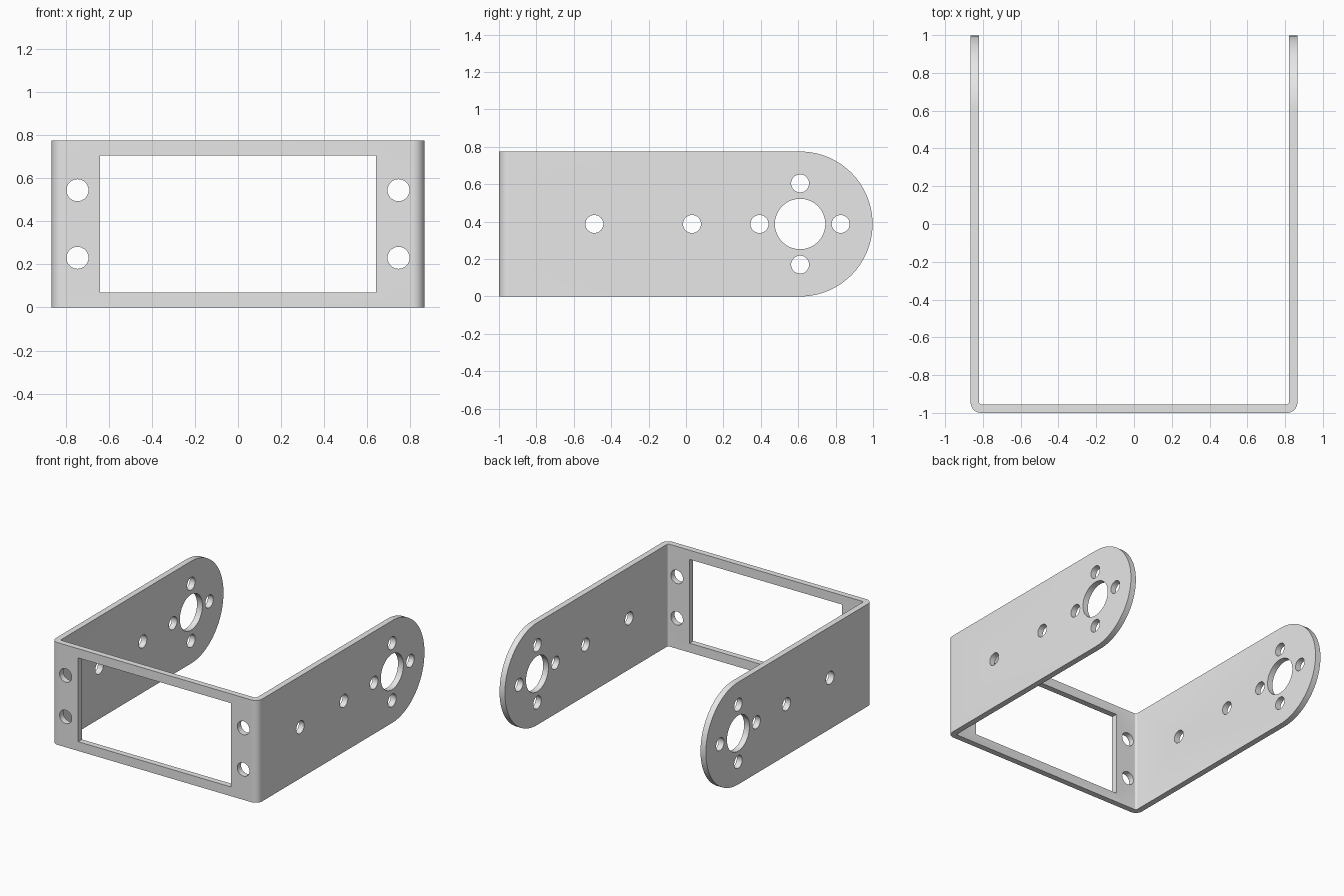
import bpy, bmesh, math
from mathutils import Vector

if "Cube" in bpy.data.objects:
    bpy.data.objects.remove(bpy.data.objects["Cube"])

W, T, H = 0.865, 0.045, 0.775      # half width, sheet thickness, height
MID = H / 2
PIVOT = 0.61                       # y of the rounded arm end centre


def arc(cx, cy, r, a0, a1, n):
    return [(cx + r * math.cos(math.radians(a0 + (a1 - a0) * i / n)),
             cy + r * math.sin(math.radians(a0 + (a1 - a0) * i / n))) for i in range(n + 1)]


def prism(name, points, axis, lo, hi):
    """Extrude a 2D outline along an axis: z uses (x,y), x uses (y,z), y uses (x,z)."""
    place = {"z": lambda a, b, c: (a, b, c),
             "x": lambda a, b, c: (c, a, b),
             "y": lambda a, b, c: (a, c, b)}[axis]
    bm = bmesh.new()
    face = bm.faces.new([bm.verts.new(place(a, b, lo)) for a, b in points])
    new = bmesh.ops.extrude_face_region(bm, geom=[face])["geom"]
    bmesh.ops.translate(bm, verts=[v for v in new if isinstance(v, bmesh.types.BMVert)],
                        vec=Vector(place(0, 0, hi - lo)))
    bmesh.ops.recalc_face_normals(bm, faces=bm.faces)
    mesh = bpy.data.meshes.new(name)
    bm.to_mesh(mesh)
    bm.free()
    obj = bpy.data.objects.new(name, mesh)
    bpy.context.collection.objects.link(obj)
    return obj


def boolean(target, cutter, operation):
    mod = target.modifiers.new("cut", "BOOLEAN")
    mod.operation, mod.object, mod.solver = operation, cutter, "EXACT"
    bpy.context.view_layer.objects.active = target
    bpy.ops.object.modifier_apply(modifier=mod.name)
    bpy.data.objects.remove(cutter)


# Bent sheet: U-shaped plan with rounded bends
RO, RI = 0.055, 0.012
right = ([(0, -1)] + arc(W - RO, -1 + RO, RO, -90, 0, 10) + [(W, 1.1), (W - T, 1.1)]
         + arc(W - T - RI, -1 + T + RI, RI, 0, -90, 5) + [(0, -1 + T)])
left = [(-x, y) for x, y in reversed(right[1:-1])]
bracket = prism("bracket", right + left, "z", -0.1, H + 0.1)

# Trim the height and round the arm ends
outline = [(-1.2, H), (-1.2, 0)] + arc(PIVOT, MID, MID, -90, 90, 48)
boolean(bracket, prism("arm_outline", outline, "x", -1, 1), "INTERSECT")

# Window in the front plate
window = [(-0.64, 0.07), (0.64, 0.07), (0.64, 0.705), (-0.64, 0.705)]
boolean(bracket, prism("window_cutter", window, "y", -1.1, -0.9), "DIFFERENCE")

# Mounting holes in the front plate
for x in (-0.745, 0.745):
    for z in (MID - 0.157, MID + 0.157):
        boolean(bracket, prism("front_hole_cutter", arc(x, z, 0.051, 0, 360, 32)[:-1],
                               "y", -1.1, -0.9), "DIFFERENCE")

# Holes through both arms: pivot, ring of four, and two along the arm
holes = [(PIVOT, MID, 0.135), (-0.49, MID, 0.048), (0.032, MID, 0.048)]
holes += [(PIVOT + dy, MID + dz, 0.048)
          for dy, dz in ((0.217, 0), (-0.217, 0), (0, 0.217), (0, -0.217))]
for y, z, r in holes:
    boolean(bracket, prism("arm_hole_cutter", arc(y, z, r, 0, 360, 40)[:-1],
                           "x", -1, 1), "DIFFERENCE")

# Plain grey finish and smooth bends
grey = bpy.data.materials.new("light grey")
grey.diffuse_color = (0.8, 0.8, 0.8, 1)
grey.use_nodes = True
grey.node_tree.nodes["Principled BSDF"].inputs["Base Color"].default_value = grey.diffuse_color
bracket.data.materials.clear()
bracket.data.materials.append(grey)
for poly in bracket.data.polygons:
    poly.material_index = 0
bpy.ops.object.select_all(action="DESELECT")
bracket.select_set(True)
bpy.context.view_layer.objects.active = bracket
bpy.ops.object.shade_smooth_by_angle(angle=math.radians(30))
